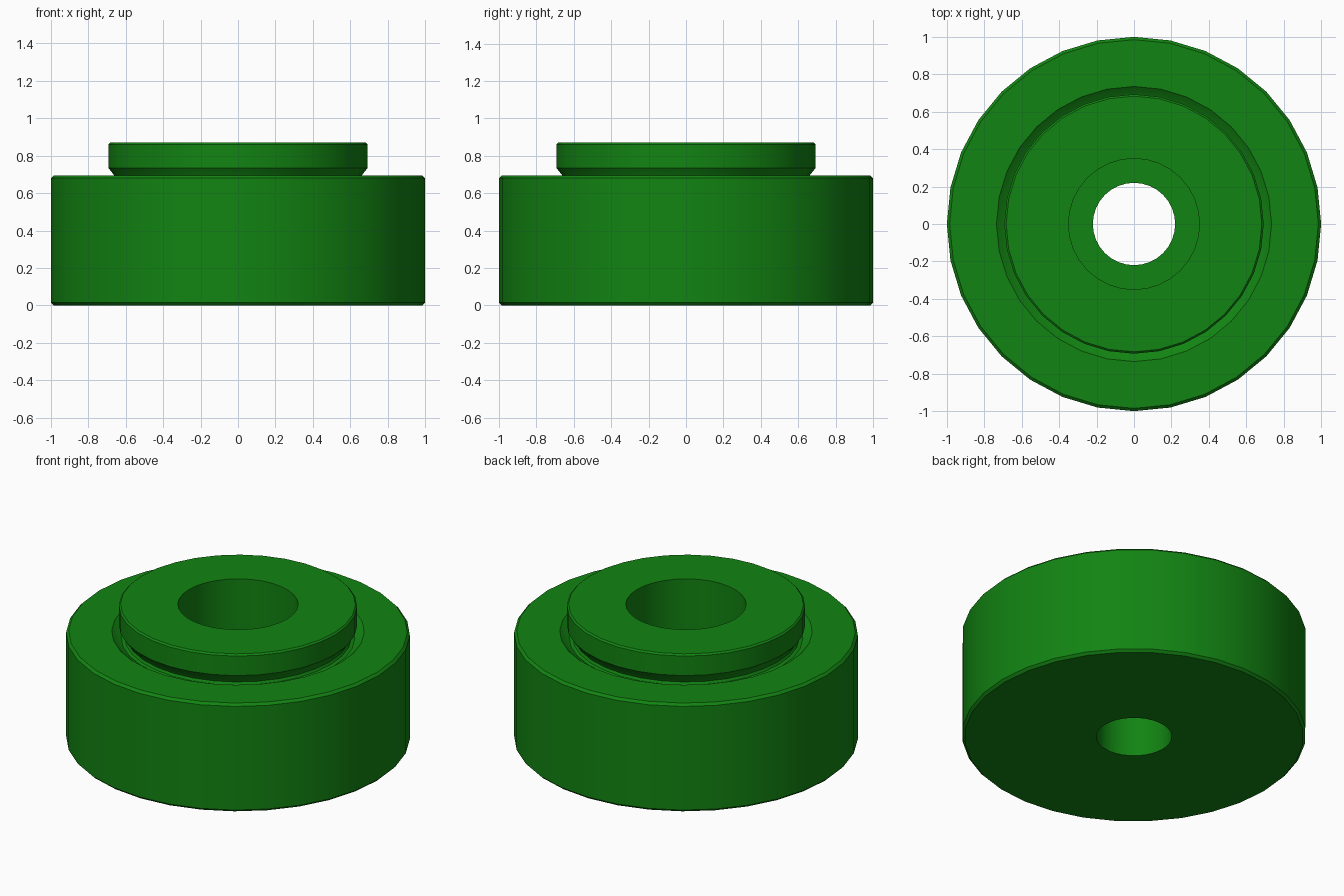
import bpy
import bmesh
import math

if "Cube" in bpy.data.objects:
    bpy.data.objects.remove(bpy.data.objects["Cube"], do_unlink=True)

SEGMENTS = 32

green = bpy.data.materials.new("green")
green.use_nodes = True
color = (0.006, 0.23, 0.006, 1.0)
green.diffuse_color = color
green.node_tree.nodes["Principled BSDF"].inputs["Base Color"].default_value = color


def lathe(name, profile):
    """Revolve a closed (radius, height) profile around z."""
    bm = bmesh.new()
    rings = []
    for i in range(SEGMENTS):
        a = 2 * math.pi * i / SEGMENTS
        rings.append([bm.verts.new((r * math.cos(a), r * math.sin(a), z))
                      for r, z in profile])
    n = len(profile)
    for i in range(SEGMENTS):
        here, there = rings[i], rings[(i + 1) % SEGMENTS]
        for j in range(n):
            k = (j + 1) % n
            bm.faces.new((here[j], there[j], there[k], here[k]))
    bmesh.ops.recalc_face_normals(bm, faces=bm.faces)
    mesh = bpy.data.meshes.new(name)
    bm.to_mesh(mesh)
    bm.free()
    mesh.materials.append(green)
    obj = bpy.data.objects.new(name, mesh)
    bpy.context.collection.objects.link(obj)
    return obj


# Body wall with chamfered rims
body = [(0.22, 0), (0.985, 0), (1.0, 0.015), (1.0, 0.68), (0.985, 0.695)]
# Relief groove at the foot of the collar
groove = [(0.735, 0.695), (0.70, 0.665), (0.68, 0.655), (0.66, 0.66),
          (0.652, 0.675), (0.66, 0.693)]
# Collar with a chamfered top
collar = [(0.693, 0.735), (0.693, 0.86), (0.683, 0.87)]
# Stepped bore: wide from the top, narrow through the base
bore = [(0.35, 0.87), (0.35, 0.4), (0.22, 0.4)]

bushing = lathe("bushing", body + groove + collar + bore)

bpy.ops.object.select_all(action="DESELECT")
bushing.select_set(True)
bpy.context.view_layer.objects.active = bushing
bpy.ops.object.shade_smooth_by_angle(angle=math.radians(30))
